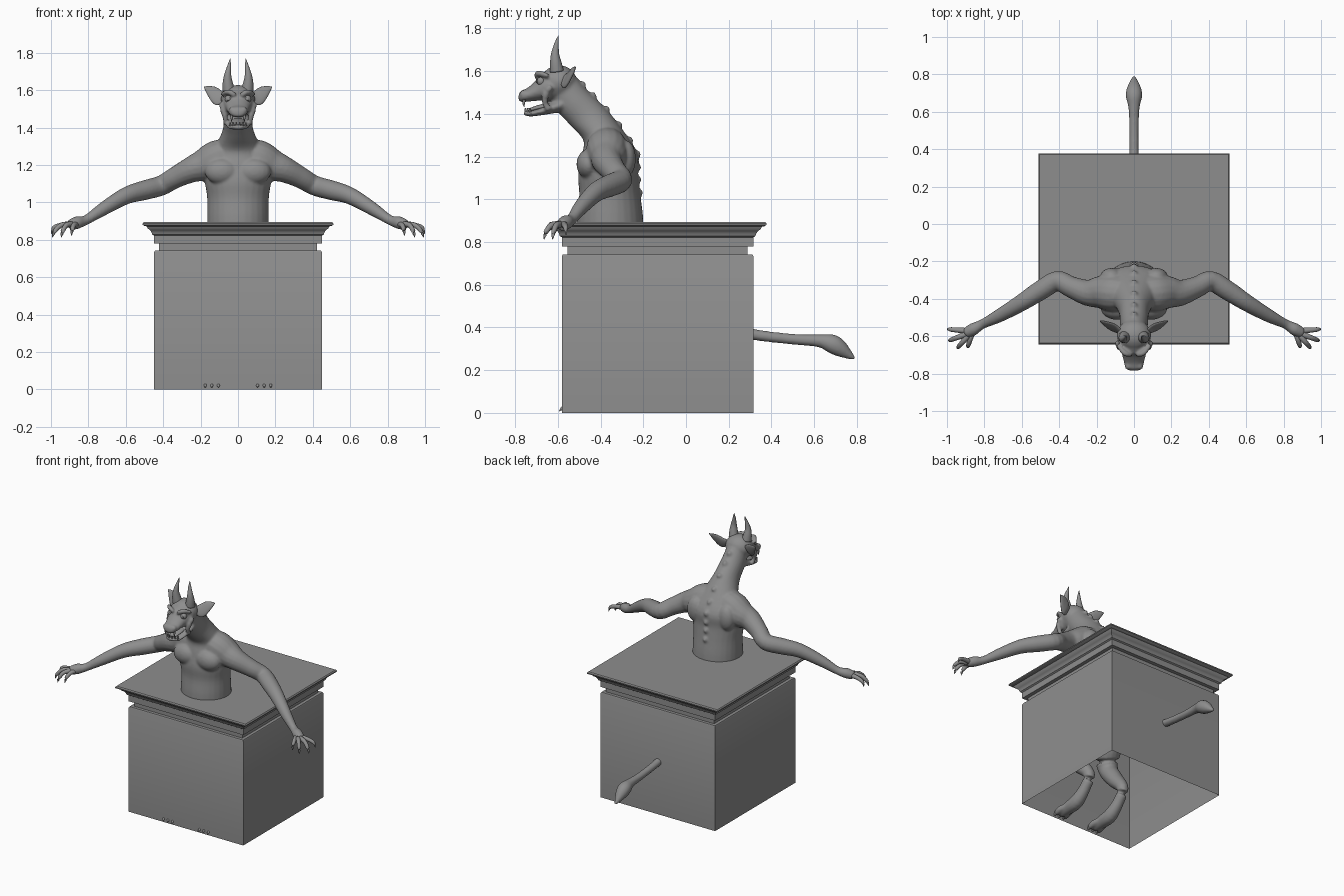
import bpy, bmesh, math
from mathutils import Vector, Matrix

stone = bpy.data.materials.new("grey stone")
stone.diffuse_color = (0.27, 0.27, 0.27, 1)


def finish(bm, name, smooth=True):
    bmesh.ops.recalc_face_normals(bm, faces=bm.faces)
    me = bpy.data.meshes.new(name)
    bm.to_mesh(me)
    bm.free()
    me.materials.append(stone)
    for p in me.polygons:
        p.use_smooth = smooth
    ob = bpy.data.objects.new(name, me)
    bpy.context.collection.objects.link(ob)
    return ob


def spline(rows, n=4):
    """Smooth interpolation through rows of numbers."""
    out = []
    for i in range(len(rows) - 1):
        a, b, c, d = (rows[max(i - 1, 0)], rows[i], rows[i + 1], rows[min(i + 2, len(rows) - 1)])
        for k in range(n):
            t = k / n
            out.append([0.5 * (2*q + (r - p)*t + (2*p - 5*q + 4*r - s)*t*t + (3*q - p - 3*r + s)*t**3)
                        for p, q, r, s in zip(a, b, c, d)])
    return out + [list(rows[-1])]


def loft(bm, rings, sides=20):
    """Closed skin over elliptical rings of (centre, axis u, axis v)."""
    prev = None
    for c, u, v in rings:
        cur = [bm.verts.new(c + u * math.cos(2*math.pi*k/sides) + v * math.sin(2*math.pi*k/sides))
               for k in range(sides)]
        if prev:
            for k in range(sides):
                j = (k + 1) % sides
                bm.faces.new((prev[k], prev[j], cur[j], cur[k]))
        else:
            bm.faces.new(cur)
        prev = cur
    bm.faces.new(prev)


def slabs(bm, rows):
    """Loft on the centre plane from rows (y1, z1, y2, z2, half width)."""
    loft(bm, [(Vector((0, (a + c)/2, (b + d)/2)), Vector((w, 0, 0)), Vector((0, (c - a)/2, (d - b)/2)))
              for a, b, c, d, w in spline(rows)], 28)


def tube(bm, rows, s=1, sides=16, flat=1):
    """Round tube through rows (x, y, z, radius), mirrored with s = -1."""
    pts = spline(rows)
    pos = [Vector((p[0]*s, p[1], p[2])) for p in pts]
    rings = []
    for i, p in enumerate(pts):
        t = (pos[min(i + 1, len(pos) - 1)] - pos[max(i - 1, 0)]).normalized()
        ref = Vector((0, 0, 1)) if abs(t.z) < 0.9 else Vector((0, 1, 0))
        u = t.cross(ref).normalized()
        r = max(p[3], 0.001)
        rings.append((pos[i], u * r, t.cross(u) * r * flat))
    loft(bm, rings, sides)


def ball(bm, c, r):
    bmesh.ops.create_uvsphere(bm, u_segments=20, v_segments=12, radius=1,
                              matrix=Matrix.Translation(c) @ Matrix.Diagonal((*r, 1)))


# pedestal: open-bottomed box with moulded cap
bm = bmesh.new()
prev = None
for h, z in [(.448, 0), (.448, .735), (.444, .742), (.422, .742), (.422, .78), (.448, .78),
             (.448, .822), (.458, .828), (.462, .84), (.47, .852), (.482, .86), (.488, .872),
             (.5, .874), (.51, .88), (.51, .887), (.504, .894)]:
    cur = [bm.verts.new((x*h, -.133 + y*h, z)) for x, y in ((-1, -1), (1, -1), (1, 1), (-1, 1))]
    if prev:
        for k in range(4):
            bm.faces.new((prev[k], prev[(k+1) % 4], cur[(k+1) % 4], cur[k]))
    prev = cur
bm.faces.new(prev)
box = finish(bm, "pedestal")
bpy.context.view_layer.objects.active = box
box.select_set(True)
bpy.ops.object.shade_smooth_by_angle(angle=math.radians(30))

# creature body: torso and neck, front point and back point per ring
body = bmesh.new()
trunk = [(-.42, .52, -.24, .52, .07), (-.46, .6, -.2, .58, .13), (-.5, .74, -.2, .72, .16),
         (-.51, .9, -.2, .9, .165), (-.5, 1.02, -.215, 1.03, .165), (-.505, 1.11, -.225, 1.12, .178),
         (-.49, 1.2, -.225, 1.21, .18), (-.48, 1.275, -.285, 1.31, .125), (-.54, 1.345, -.37, 1.42, .083),
         (-.6, 1.41, -.46, 1.51, .075), (-.63, 1.46, -.51, 1.57, .07)]
slabs(body, trunk)
# backbone bumps
for row in spline(trunk, 3)[12:29:2]:
    ball(body, (0, row[2] - .004, row[3]), (.018, .018, .02))
# head: skull, muzzle, lower jaw
ball(body, (0, -.595, 1.55), (.092, .085, .078))
slabs(body, [(-.6, 1.62, -.56, 1.47, .085), (-.67, 1.592, -.63, 1.46, .08), (-.71, 1.55, -.685, 1.462, .064),
             (-.745, 1.52, -.735, 1.458, .054), (-.77, 1.51, -.77, 1.455, .045), (-.783, 1.495, -.785, 1.465, .025)])
slabs(body, [(-.58, 1.48, -.58, 1.41, .07), (-.66, 1.438, -.65, 1.398, .067), (-.72, 1.416, -.725, 1.388, .056),
             (-.758, 1.415, -.758, 1.394, .03)])
for s in (1, -1):
    # brow, cheek, nostril, chest
    tube(body, [(.015, -.7, 1.572, .012), (.05, -.69, 1.59, .015), (.088, -.645, 1.578, .01)], s)
    tube(body, [(.085, -.63, 1.53, .016), (.08, -.655, 1.5, .018), (.068, -.66, 1.45, .014),
                (.066, -.64, 1.42, .014)], s)
    ball(body, (s*.03, -.76, 1.492), (.02, .02, .02))
    ball(body, (s*.085, -.455, 1.165), (.092, .058, .07))
    # shoulder blade
    ball(body, (s*.12, -.28, 1.19), (.06, .045, .085))
    # arm
    tube(body, [(.04, -.37, 1.26, .085), (.11, -.37, 1.235, .098), (.18, -.365, 1.2, .088),
                (.25, -.367, 1.175, .07), (.34, -.335, 1.13, .057), (.41, -.305, 1.09, .054),
                (.5, -.355, 1.065, .053), (.6, -.42, 1.035, .046), (.72, -.49, .965, .036),
                (.81, -.535, .907, .026), (.86, -.563, .892, .034), (.9, -.585, .878, .028)], s)
    # leg
    tube(body, [(.07, -.34, .66, .1), (.11, -.4, .54, .095), (.15, -.44, .42, .065), (.15, -.37, .31, .055),
                (.14, -.28, .2, .038), (.14, -.32, .12, .036), (.14, -.4, .055, .045),
                (.14, -.48, .042, .042), (.14, -.55, .028, .026)], s)
    # toes
    for dx in (-.035, 0, .035):
        tube(body, [(.14 + dx*.5, -.46, .045, .02), (.14 + dx, -.53, .036, .022), (.14 + dx, -.568, .022, .016)], s)
# tail
tube(body, [(0, -.25, .62, .06), (0, -.14, .56, .045), (0, .05, .43, .032), (0, .3, .37, .026),
            (0, .5, .345, .025), (0, .62, .338, .03), (0, .68, .325, .044), (0, .72, .302, .04),
            (0, .765, .27, .02), (0, .79, .252, .007)])
creature = finish(body, "creature_body")
rm = creature.modifiers.new("blend", 'REMESH')
rm.mode = 'VOXEL'
rm.voxel_size = .0075
rm.use_smooth_shade = True
sm = creature.modifiers.new("soften", 'SMOOTH')
sm.factor = .5
sm.iterations = 5

# horns, ears, eyes, fangs
horns, ears, eyes, teeth, fingers, claws = (bmesh.new() for _ in range(6))
for s in (1, -1):
    tube(horns, [(.05, -.605, 1.6, .033), (.055, -.61, 1.64, .027), (.055, -.613, 1.68, .019),
                 (.047, -.606, 1.73, .01), (.042, -.597, 1.768, .001)], s)
    loft(ears, [(Vector((s*x, y, z)), Vector((0, t, 0)), Vector((s*-.2*h, .35*h, h))) for x, y, z, t, h in
                spline([(.07, -.575, 1.56, .014, .02), (.1, -.558, 1.56, .014, .04), (.128, -.545, 1.575, .012, .042),
                        (.158, -.53, 1.598, .009, .024), (.182, -.518, 1.617, .003, .002)])])
    ball(eyes, (s*.05, -.678, 1.552), (.021, .021, .021))
    ball(eyes, (s*.051, -.697, 1.552), (.009, .005, .009))
    tube(teeth, [(.034, -.758, 1.466, .008), (.034, -.76, 1.45, .006), (.034, -.758, 1.432, .001)], s)
    for i in range(3):
        tube(teeth, [(.01 + .016*i, -.75 + .01*i, 1.408, .006), (.01 + .016*i, -.752 + .01*i, 1.428, .003)], s)
    # fingers with claws
    for kx, ky, tx, ty, tz in [(.865, -.58, .89, -.662, .822), (.89, -.6, .945, -.665, .812),
                               (.9, -.59, .992, -.625, .812), (.895, -.572, .998, -.562, .832)]:
        mx, my = .5*(kx + tx), .5*(ky + ty)
        tube(fingers, [(kx, ky, .882, .017), (mx, my, .878, .0135), (.25*mx + .75*tx, .25*my + .75*ty, tz + .032, .011),
                       (tx, ty, tz, .001)], s, 10)
    # foot claws
    for dx in (-.035, 0, .035):
        tube(claws, [(.14 + dx, -.555, .026, .012), (.14 + dx, -.578, .022, .009), (.14 + dx, -.594, .008, .001)], s, 10)
for b, n in ((horns, "horns"), (ears, "ears"), (eyes, "eyes"), (teeth, "teeth"),
             (fingers, "fingers"), (claws, "foot_claws")):
    finish(b, n)
# tongue
bm = bmesh.new()
tube(bm, [(0, -.62, 1.44, .035), (0, -.68, 1.432, .035), (0, -.735, 1.418, .022)], 1, 16, .35)
finish(bm, "tongue")
